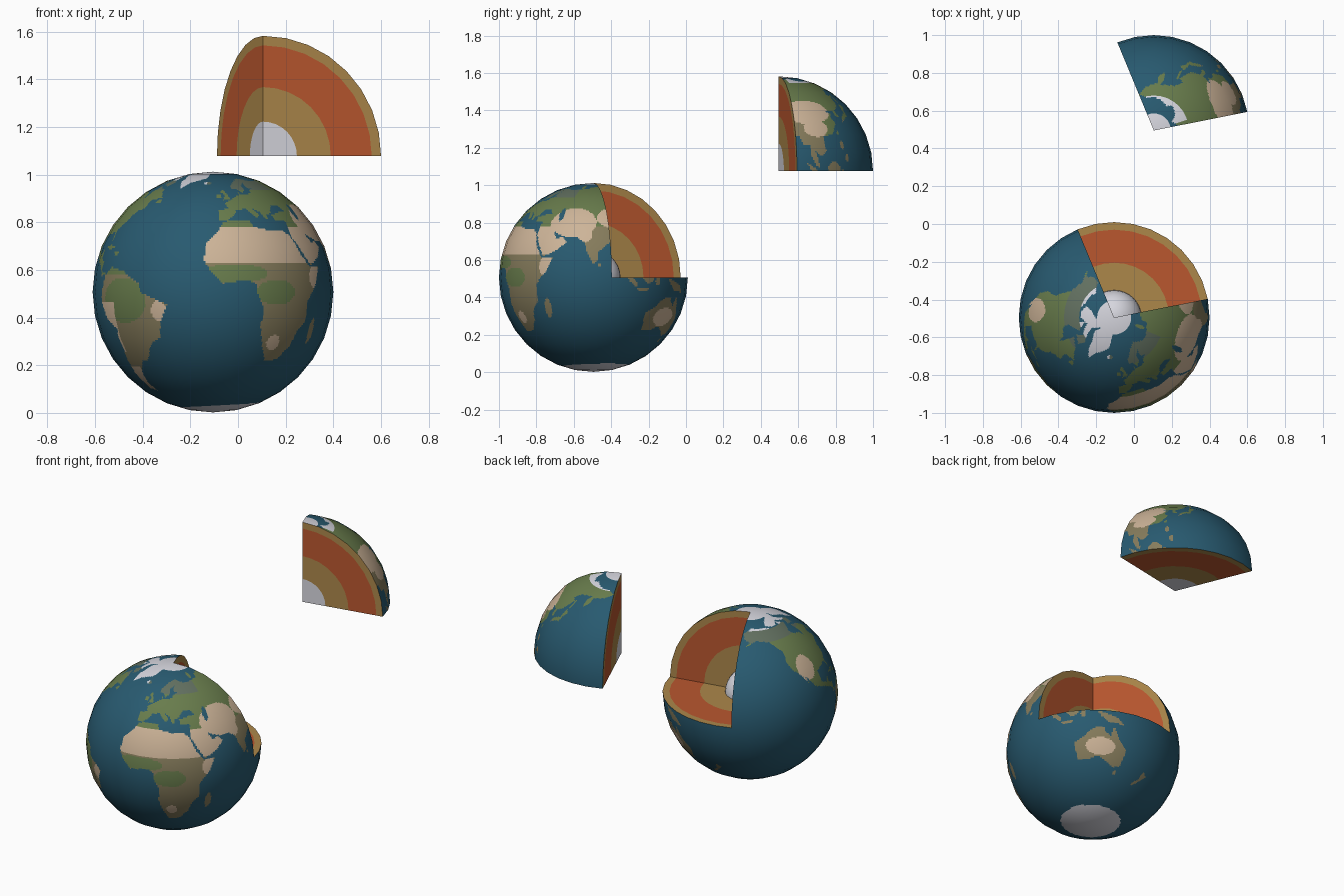
import bpy, math
from mathutils import Vector

if "Cube" in bpy.data.objects:
    bpy.data.objects.remove(bpy.data.objects["Cube"])

R, SEG, RINGS, K = 0.505, 32, 16, 12       # radius, coarse facets, paint cells per facet
BODY, WEDGE = Vector((-0.105, -0.495, 0.507)), Vector((0.105, 0.495, 1.077))
LON0 = -12.5                               # longitude facing the front
C0, C1 = 1, 10                             # facet columns of the removed wedge

PALETTE = [("ocean_blue", (40, 90, 112)), ("forest_green", (104, 124, 76)),
           ("savanna_olive", (134, 124, 92)), ("desert_sand", (205, 180, 152)),
           ("tundra_grey_green", (98, 112, 96)), ("ice_white", (214, 214, 222)),
           ("crust_gold", (172, 135, 74)), ("mantle_orange", (186, 87, 47))]
OCEAN, FOREST, SAVANNA, DESERT, TUNDRA, ICE, GOLD, ORANGE = range(8)
MATS = []
for mname, rgb in PALETTE:
    m = bpy.data.materials.new(mname)
    m.diffuse_color = [((c / 255 + 0.055) / 1.055) ** 2.4 for c in rgb] + [1]
    m.use_nodes = True
    m.node_tree.nodes["Principled BSDF"].inputs["Base Color"].default_value = m.diffuse_color
    MATS.append(m)

# Coast outlines in degrees (longitude, latitude)
LANDS = []
def land(*pts):
    xs, ys = [p[0] for p in pts], [p[1] for p in pts]
    LANDS.append((min(xs), max(xs), min(ys), max(ys), list(zip(pts, pts[1:] + pts[:1]))))

# Africa
land((-17, 15), (-16, 24), (-10, 30), (-6, 36), (10, 37), (11, 33), (20, 31), (30, 31), (34, 28),
     (38, 19), (43, 12), (51, 12), (47, 4), (40, -4), (40, -15), (35, -20), (33, -27), (27, -34),
     (19, -35), (15, -27), (12, -17), (13, -8), (9, 0), (9, 4), (4, 6), (-8, 4), (-13, 9))
# Europe and the Middle East
land((-9, 37), (-9, 43), (-2, 44), (-4, 48), (4, 52), (9, 54), (9, 57), (11, 54), (20, 55), (24, 59),
     (30, 60), (34, 66), (41, 67), (60, 69), (61, 25), (57, 26), (51, 28), (48, 30), (52, 24),
     (56, 26), (60, 22), (52, 16), (44, 13), (39, 21), (35, 28), (36, 36), (28, 37), (27, 40),
     (36, 42), (41, 42), (38, 46), (31, 46), (28, 43), (27, 41), (23, 40), (23, 37), (21, 38),
     (19, 42), (13, 45), (18, 40), (16, 38), (10, 44), (3, 43), (0, 39), (-5, 36))
# Asia
land((60, 69), (68, 69), (72, 73), (85, 74), (104, 78), (113, 74), (130, 71), (140, 73), (160, 70),
     (180, 69), (190, 66), (178, 62), (163, 60), (163, 56), (157, 51), (156, 57), (160, 61),
     (143, 59), (136, 54), (141, 52), (135, 43), (128, 40), (129, 35), (126, 35), (125, 39),
     (118, 39), (122, 37), (119, 35), (122, 30), (116, 23), (108, 21), (109, 12), (105, 9),
     (101, 13), (104, 2), (101, 3), (98, 10), (98, 16), (94, 16), (91, 22), (87, 21), (80, 15),
     (80, 10), (77, 8), (73, 17), (72, 21), (67, 25), (60, 25))
# Scandinavia, Britain
land((5, 59), (5, 62), (14, 68), (25, 71), (41, 67), (34, 66), (30, 60), (23, 60), (22, 63),
     (25, 66), (17, 62), (18, 59), (13, 55), (10, 59))
land((-5, 50), (1, 51), (-2, 56), (-4, 59), (-6, 56), (-3, 54))
# North America, Greenland, Arctic islands
land((-168, 66), (-156, 71), (-128, 70), (-115, 68), (-95, 68), (-94, 72), (-82, 67), (-94, 61),
     (-92, 57), (-82, 55), (-79, 51), (-77, 62), (-65, 59), (-56, 52), (-66, 50), (-65, 44),
     (-70, 43), (-74, 40), (-76, 35), (-81, 31), (-80, 25), (-83, 30), (-90, 29), (-97, 28),
     (-97, 20), (-91, 18), (-87, 21), (-88, 16), (-83, 15), (-83, 10), (-78, 9), (-82, 7.5),
     (-87, 13), (-95, 16), (-105, 20), (-112, 29), (-110, 23), (-116, 31), (-121, 35), (-124, 41),
     (-123, 49), (-134, 58), (-150, 60), (-164, 55), (-158, 59), (-165, 61))
land((-45, 60), (-53, 66), (-55, 70), (-68, 76), (-60, 82), (-30, 83), (-18, 80), (-22, 71), (-40, 65))
land((-125, 72), (-118, 76), (-95, 80), (-70, 83), (-62, 82), (-78, 75), (-62, 66), (-66, 62),
     (-78, 64), (-73, 68), (-90, 73), (-105, 69), (-117, 70))
# South America
land((-78, 8), (-72, 12), (-62, 10), (-51, 4), (-50, 0), (-44, -2.5), (-35, -6), (-39, -13),
     (-41, -22), (-48, -26), (-53, -34), (-58, -35), (-62, -39), (-65, -42), (-68, -50),
     (-66, -55), (-73, -53), (-74, -42), (-71, -30), (-70, -18), (-76, -14), (-81, -5), (-80, 0))
# Australia, New Guinea, Japan, Sumatra, New Zealand
land((114, -22), (122, -18), (126, -14), (131, -12), (136, -12), (135.5, -15), (140, -17.5),
     (142, -11), (146, -19), (153, -26), (150, -37), (144, -38.5), (138, -35), (131, -31.5),
     (123, -34), (115, -34))
land((131, -1), (137, -2), (145, -5), (150, -10), (143, -8.5), (138, -8), (133, -4))
land((130, 31), (136, 34), (140, 35), (142, 40), (145, 43), (141, 45), (139, 38), (132, 35))
land((95, 5), (100, 2), (106, -4), (105, -6), (100, -2))
land((173, -35), (178, -38), (174, -42), (168, -47), (166, -46), (172, -41))

# Small islands and biome patches as ellipses: longitude, latitude, half sizes
ISLES = [(47, -19, 2.2, 6.5), (81, 7.5, 1, 1.4), (114, 1, 4.5, 4.5), (110, -7.3, 4.5, 1),
         (121, -2, 1.8, 3), (122, 16, 1.5, 2.5), (125, 8, 1.6, 2.2), (-79, 22, 4.5, 1),
         (-71, 19, 2.5, 1), (58, 73.5, 4, 3), (146.5, -42, 1.7, 1.5), (143, 50, 1, 4),
         (-8, 53, 2, 1.7), (-18.5, 65, 4, 1.4), (-56, 49, 2.5, 1.6), (121, 23.7, 1, 1.4)]
PATCHES = [(51, 42, 2.2, 5, OCEAN), (-62, -4, 15, 11, FOREST), (20, 0, 11, 6, FOREST),
           (-2, 9, 17, 4.5, FOREST), (21, -25, 4, 4, DESERT), (47, 7, 5, 6, DESERT),
           (-40, -9, 4, 5, DESERT), (-108, 34, 9, 9, DESERT), (133, -25, 11, 6, DESERT),
           (100, 39, 20, 9, DESERT), (104, 27, 9, 6, DESERT), (62, 36, 18, 11, DESERT),
           (72, 27, 5, 5, DESERT), (116, 27, 8, 7, FOREST)]

def inside(x, y, edges):
    hit = False
    for (x0, y0), (x1, y1) in edges:
        if (y0 > y) != (y1 > y) and x < x0 + (y - y0) / (y1 - y0) * (x1 - x0):
            hit = not hit
    return hit

def oval(x, y, e):
    return ((x - e[0]) / e[2]) ** 2 + ((y - e[1]) / e[3]) ** 2 < 1

def biome(lon, lat):
    if lat > 80 or lat < -70 + 4 * math.cos(math.radians(lon - 100)):
        return ICE
    if not (any(a <= lon <= b and c <= lat <= d and inside(lon, lat, e) for a, b, c, d, e in LANDS)
            or any(oval(lon, lat, e) for e in ISLES)):
        return OCEAN
    if (lat > 68 and (lon > 95 or lon < -15)) or (-58 < lon < -19 and lat > 59.5):
        return ICE
    if -18 < lon < 60 and 14.5 < lat < 33:                     # great desert belt
        return DESERT
    if lon < -69 and -30 < lat < -5 or -76 < lon < -64 and lat < -38:
        return DESERT
    for e in PATCHES:
        if oval(lon, lat, e):
            return e[4]
    if lat > 58 and lon < 55:
        return TUNDRA
    return FOREST if lat > 33 or (lon < -30 and lat > 8) else SAVANNA

def direction(col, row):
    az, lat = col * 2 * math.pi / SEG, (row / RINGS - 0.5) * math.pi
    return Vector((math.cos(az) * math.cos(lat), math.sin(az) * math.cos(lat), math.sin(lat)))

def make(name, verts, faces, mats, centre):
    me = bpy.data.meshes.new(name)
    me.from_pydata(verts, [], faces)
    for m in MATS:
        me.materials.append(m)
    me.polygons.foreach_set("material_index", mats)
    ob = bpy.data.objects.new(name, me)
    ob.location = centre
    bpy.context.collection.objects.link(ob)
    return me

# Painted outer surface: coarse facets split into small colour cells
def shell(name, centre, keep):
    verts, faces, mats, index = [], [], [], {}
    def vert(c, r):
        key = (0 if r in (0, RINGS * K) else c % (SEG * K), r)
        if key not in index:
            fc, fr = min(c // K, SEG - 1), min(r // K, RINGS - 1)
            u, v = c / K - fc, r / K - fr
            lo = direction(fc, fr).lerp(direction(fc + 1, fr), u)
            hi = direction(fc, fr + 1).lerp(direction(fc + 1, fr + 1), u)
            index[key] = len(verts)
            verts.append(lo.lerp(hi, v) * R)
        return index[key]
    for r in range(RINGS * K):
        lat = ((r + 0.5) / (RINGS * K) - 0.5) * 180
        for c in range(SEG * K):
            if keep(c // K, r // K):
                q = [vert(c, r), vert(c + 1, r), vert(c + 1, r + 1), vert(c, r + 1)]
                faces.append(list(dict.fromkeys(q)))
                lon = (c + 0.5) * 360 / (SEG * K) + 90 + LON0
                mats.append(biome((lon + 169) % 360 - 169, lat))
    me = make(name, verts, faces, mats, centre)
    me.polygons.foreach_set("use_smooth", [True] * len(faces))
    me.normals_split_custom_set_from_vertices([v.normalized() for v in verts])

# Flat cut faces with concentric layers
LAYERS = [(0, 0.145, ICE), (0.145, 0.29, GOLD), (0.29, 0.465, ORANGE), (0.465, R, GOLD)]
def cut(name, centre, layers, flip):
    half = RINGS // 2
    floor = [direction(c, half) for c in range(C0, C1 + 1)]
    walls = [[direction(c, r) for r in range(half, RINGS + 1)] for c in (C0, C1)]
    verts, faces, mats = [], [], []
    for fan, back in ((floor, False), (walls[0], True), (walls[1], False)):
        for a, b in zip(fan, fan[1:]):
            for r0, r1, mat in layers:
                q = [a * r0, a * r1, b * r1, b * r0] if r0 else [Vector(), a * r1, b * r1]
                if back != flip:
                    q.reverse()
                faces.append(range(len(verts), len(verts) + len(q)))
                verts += q
                mats.append(mat)
    make(name, verts, faces, mats, centre)

def in_wedge(c, r):
    return C0 <= c < C1 and r >= RINGS // 2

shell("globe_surface", BODY, lambda c, r: not in_wedge(c, r))
shell("wedge_surface", WEDGE, in_wedge)
cut("globe_cut_layers", BODY, LAYERS[1:], False)
cut("wedge_cut_layers", WEDGE, LAYERS, True)

# Inner core ball left standing in the globe
bpy.ops.mesh.primitive_uv_sphere_add(segments=32, ring_count=16, radius=0.145, location=BODY)
core = bpy.context.object
core.name = "inner_core"
core.data.materials.append(MATS[ICE])
bpy.ops.object.shade_smooth()
